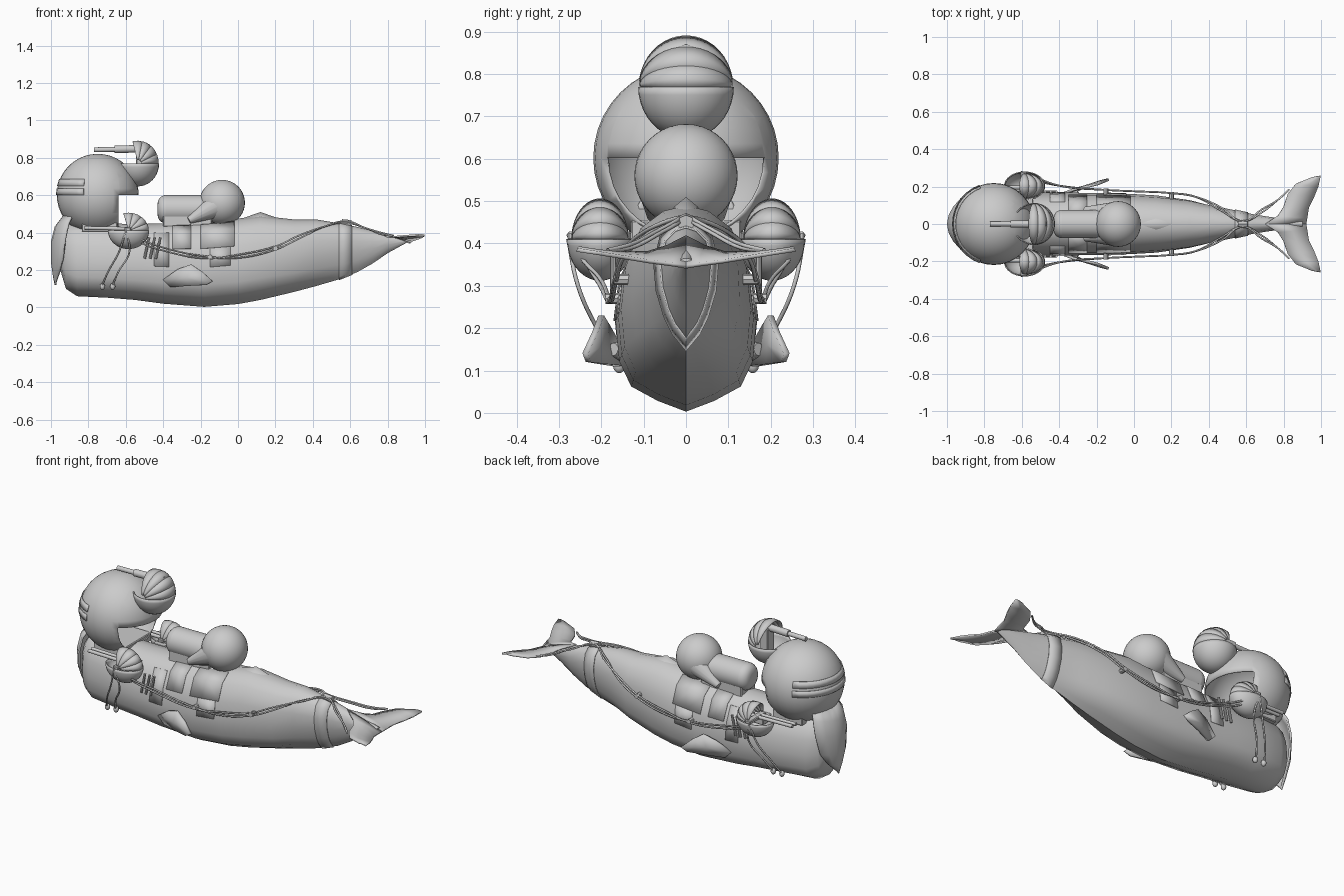
import bpy, bmesh, math
from mathutils import Vector, Matrix

cube = bpy.data.objects.get("Cube")
if cube:
    bpy.data.objects.remove(cube, do_unlink=True)

GREY = (0.6, 0.6, 0.6, 1)
metal = bpy.data.materials.new("plain grey")
metal.use_nodes = True
metal.diffuse_color = GREY
metal.node_tree.nodes["Principled BSDF"].inputs["Base Color"].default_value = GREY


def finish(name, bm, angle=35, thick=0):
    bmesh.ops.recalc_face_normals(bm, faces=bm.faces)
    mesh = bpy.data.meshes.new(name)
    bm.to_mesh(mesh)
    bm.free()
    mesh.materials.append(metal)
    ob = bpy.data.objects.new(name, mesh)
    bpy.context.collection.objects.link(ob)
    if thick:
        mod = ob.modifiers.new("thickness", "SOLIDIFY")
        mod.thickness = thick
        mod.offset = 0
    bpy.ops.object.select_all(action="DESELECT")
    ob.select_set(True)
    bpy.context.view_layer.objects.active = ob
    bpy.ops.object.shade_smooth_by_angle(angle=math.radians(angle))
    return ob


def ball(bm, centre, size):
    place = Matrix.Translation(centre) @ Matrix.Diagonal((*size, 1))
    bmesh.ops.create_uvsphere(bm, u_segments=32, v_segments=20, radius=1, matrix=place)


def drop_faces(bm, rule):
    gone = [f for f in bm.faces if rule(f.calc_center_median())]
    bmesh.ops.delete(bm, geom=gone, context="FACES")


def rod(name, a, b, r1, r2=None, sides=16):
    a, b = Vector(a), Vector(b)
    turn = (b - a).to_track_quat("Z", "Y").to_matrix().to_4x4()
    bm = bmesh.new()
    bmesh.ops.create_cone(bm, cap_ends=True, segments=sides, radius1=r1,
                          radius2=r1 if r2 is None else r2, depth=(b - a).length,
                          matrix=Matrix.Translation((a + b) / 2) @ turn)
    return finish(name, bm)


def box(name, centre, size, bevel=0.004):
    bm = bmesh.new()
    bmesh.ops.create_cube(bm, size=1, matrix=Matrix.Translation(centre) @ Matrix.Diagonal((*size, 1)))
    bmesh.ops.bevel(bm, geom=bm.edges[:], offset=bevel, segments=1, affect="EDGES")
    return finish(name, bm)


def cable(name, pts, radius=0.005):
    curve = bpy.data.curves.new(name, "CURVE")
    curve.dimensions = "3D"
    curve.bevel_depth = radius
    curve.bevel_resolution = 1
    curve.resolution_u = 6
    spline = curve.splines.new("BEZIER")
    spline.bezier_points.add(len(pts) - 1)
    for p, co in zip(spline.bezier_points, pts):
        p.co = co
        p.handle_left_type = p.handle_right_type = "AUTO"
    curve.materials.append(metal)
    ob = bpy.data.objects.new(name, curve)
    bpy.context.collection.objects.link(ob)


# Hull stations: x, half width, bottom, top
HULL = [(-.95, .07, .2, .4), (-.92, .11, .1, .44), (-.86, .14, .06, .455), (-.7, .163, .052, .45),
        (-.55, .168, .04, .445), (-.4, .168, .02, .45), (-.18, .166, .003, .46), (0, .16, .018, .475),
        (.12, .153, .04, .49), (.3, .135, .083, .47), (.42, .11, .115, .47), (.54, .085, .15, .45),
        (.64, .06, .19, .43), (.72, .045, .235, .41), (.8, .032, .29, .39), (.9, .016, .345, .365)]
SECTION = [(0, 1), (.35, .97), (.7, .88), (.93, .68), (1, .46), (.95, .26), (.78, .13), (.4, .055), (0, 0)]
RING = SECTION + [(-u, v) for u, v in SECTION[-2:0:-1]]


def hull_point(x, k, off=0):
    for a, b in zip(HULL, HULL[1:]):
        if x <= b[0] + 1e-6:
            break
    t = (x - a[0]) / (b[0] - a[0])
    w, lo, hi = (a[i] + (b[i] - a[i]) * t for i in (1, 2, 3))
    u, v = RING[k % len(RING)]
    # The section sharpens to a keel toward the tail
    u *= 1 - .7 * (1 - v) ** 2 * min(1, max(0, (x - .2) / .34))
    return Vector((x, (w + off) * u, lo - off + (hi - lo + 2 * off) * v))


def skin(bm, rows, loop=False):
    grid = [[bm.verts.new(p) for p in row] for row in rows]
    n = len(grid[0])
    for r, s in zip(grid, grid[1:]):
        for j in range(n if loop else n - 1):
            bm.faces.new((r[j], r[(j + 1) % n], s[(j + 1) % n], s[j]))
    return grid


bm = bmesh.new()
grid = skin(bm, [[hull_point(h[0], k) for k in range(16)] for h in HULL], True)
bm.faces.new(grid[0])
bm.faces.new(grid[-1])
finish("whale_hull", bm, 40)

# Raised band round the tail
bm = bmesh.new()
skin(bm, [[hull_point(x, k, .002) for k in range(16)] for x in (.54, .575, .61)], True)
finish("tail_band", bm, 40, .005)

# Armour plates that follow the hull
PLATES = [(-.45, -.37, 2, 4), (-.35, -.25, 1, 3), (-.2, -.02, 1, 3), (-.15, -.04, 3, 4)]
for i, (x0, x1, k0, k1) in enumerate(PLATES):
    for side in (1, -1):
        bm = bmesh.new()
        skin(bm, [[hull_point(x, k * side, .001) for k in range(k0, k1 + 1)]
                  for x in (x0, (x0 + x1) / 2, x1)])
        finish("hull_plate_%d" % i, bm, 40, .004)

# Small dorsal ridge
bm = bmesh.new()
ridge = [bm.verts.new(p) for p in ((.02, 0, .475), (.12, 0, .51), (.22, 0, .475), (.12, .03, .485), (.12, -.03, .485))]
for i, j, k in ((0, 1, 3), (1, 2, 3), (0, 4, 1), (1, 4, 2)):
    bm.faces.new((ridge[i], ridge[j], ridge[k]))
finish("dorsal_ridge", bm, 80)

# Pointed shield in front of the snout
bm = bmesh.new()
SHIELD = [(.49, -.93, .1), (.43, -.975, .13), (.35, -.995, .135), (.24, -.995, .11), (.17, -.985, .06), (.12, -.975, .01)]
skin(bm, [[(x + .07 * (t / 3) ** 2 * w / .13, w * t / 3, z + .02 * abs(t) / 3) for t in range(-3, 4)]
          for z, x, w in SHIELD])
finish("snout_shield", bm, 40, .01)

# Big hollow head dome, open at the lower rear
bm = bmesh.new()
ball(bm, (-.75, 0, .602), (.216,) * 3)
bmesh.ops.bisect_plane(bm, geom=bm.verts[:] + bm.edges[:] + bm.faces[:],
                       plane_co=(-.64, 0, 0), plane_no=(1, 0, 0))
drop_faces(bm, lambda c: c.x > -.64 and c.z < .6)
finish("head_dome", bm, 35, .006)
box("head_platform", (-.74, 0, .43), (.19, .26, .05))

# Curved visor slats set close on the dome
for i, z in enumerate((.6, .65)):
    bm = bmesh.new()
    rows = []
    for h in (z, z + .035):
        r = math.sqrt(.221 ** 2 - (h - .602) ** 2)
        rows.append([(-.75 - r * math.cos(a), r * math.sin(a), h)
                     for a in (math.radians(d) for d in range(-70, 71, 10))])
    skin(bm, rows)
    finish("visor_slat_%d" % i, bm, 35, .004)


def turret(name, centre, size, hood_width):
    # Hollow bowl below, folding hood of overlapping slats above the rear
    bm = bmesh.new()
    ball(bm, centre, size)
    drop_faces(bm, lambda c: c.z > centre[2])
    finish(name + "_bowl", bm, 35, .006)
    bm = bmesh.new()
    for i in range(4):
        rows = []
        for a, r in ((105 - 27 * i, 1), (90 - 27 * i, .995), (76 - 27 * i, .985)):
            a = math.radians(max(a, 0))
            rows.append([(centre[0] + size[0] * r * math.sin(f) * math.cos(a),
                          centre[1] + size[1] * hood_width * r * math.cos(f),
                          centre[2] + size[2] * r * math.sin(f) * math.sin(a))
                         for f in (math.pi * s / 20 for s in range(1, 20))])
        skin(bm, rows)
    finish(name + "_hood", bm, 35, .004)


# Top turret with its gun
turret("top_turret", (-.535, 0, .77), (.11, .11, .12), 1)
rod("top_gun_barrel", (-.77, 0, .843), (-.64, 0, .845), .013)
rod("top_gun_sleeve", (-.66, 0, .845), (-.47, 0, .85), .02)
box("top_gun_mount", (-.52, 0, .78), (.05, .06, .14))

# Rear capsule and ball
capsule = rod("deck_capsule", (-.43, 0, .525), (-.13, 0, .525), .076, sides=32)
mod = capsule.modifiers.new("round ends", "BEVEL")
mod.width = .045
mod.segments = 5
mod.limit_method = "ANGLE"
box("capsule_base", (-.27, 0, .46), (.26, .13, .06))
bm = bmesh.new()
ball(bm, (-.085, 0, .56), (.122,) * 3)
finish("deck_ball", bm)

for side, label in ((1, "left"), (-1, "right")):
    def at(x, y, z):
        return (x, y * side, z)

    rod(label + "_ball_strut", at(-.1, .05, .55), at(-.262, .075, .465), .072, .018)

    # Side turret with twin guns
    turret(label + "_turret", at(-.585, .203, .41), (.107, .075, .095), .88)
    box(label + "_turret_rim", at(-.59, .205, .418), (.035, .15, .02))
    box(label + "_turret_arm", at(-.58, .14, .39), (.08, .08, .04))
    for y in (.165, .195):
        rod(label + "_gun_barrel", at(-.82, y, .425), at(-.56, y, .42), .01)
    # Tilted rods behind the turret
    for i in range(3):
        x = -.5 + .03 * i
        rod(label + "_claw_rod", at(x, .172, .26), at(x + .025, .172, .375), .007, sides=8)

    # Drooping pectoral fin
    bm = bmesh.new()
    fin = [at(-.4, .155, .15), at(-.32, .185, .205), at(-.25, .2, .23), at(-.19, .215, .19),
           at(-.135, .238, .14), at(-.17, .23, .12), at(-.27, .195, .115), at(-.36, .155, .11)]
    hub = bm.verts.new(at(-.27, .198, .16))
    edge = [bm.verts.new(p) for p in fin]
    for a, b in zip(edge, edge[1:] + edge[:1]):
        bm.faces.new((hub, a, b))
    finish(label + "_pectoral_fin", bm, 60, .014)
    rod(label + "_fin_root", at(-.35, .13, .145), at(-.3, .172, .15), .035, .015)

    # Broad tail fluke between its front and rear edges
    bm = bmesh.new()
    front = [(.7, 0, .415), (.77, .045, .392), (.798, .09, .378), (.822, .16, .376), (.865, .215, .38), (.95, .25, .385)]
    rear = [(.92, 0, .345), (.925, .03, .35), (.935, .09, .358), (.965, .15, .368), (.985, .2, .376), (.998, .258, .385)]
    skin(bm, [[at(*p) for p in front],
              [at((p[0] + q[0]) / 2, (p[1] + q[1]) / 2, (p[2] + q[2]) / 2 + .004) for p, q in zip(front, rear)],
              [at(*p) for p in rear]])
    finish(label + "_tail_fluke", bm, 60, .009)

    # Twin reins from the turret to the fluke
    for i, d in enumerate((0, .016)):
        cable(label + "_rein", [at(-.6, .278 - d, .42), at(-.53, .25 - d, .37 - d), at(-.4, .205, .32 - d),
                                at(-.15, .182, .27 - d / 2), at(0, .175, .265 + d), at(.2, .165, .31 + d),
                                at(.33, .145, .37 + d), at(.47, .07 + d, .435), at(.58, .015, .452 + d / 2),
                                at(.68, .06 + d, .425), at(.77, .13, .39 + d / 2), at(.83, .185, .384)])
    for x, y, z in ((-.15, .175, .27), (.2, .155, .315)):
        rod(label + "_rein_clip", at(x, y - .02, z), at(x, y + .015, z), .013, sides=8)

    # Hanging lines with hooks
    for x in (-.725, -.67):
        cable(label + "_hanging_line", [at(-.6, .278, .41), at(x + .09, .255, .3), at(x + .03, .205, .19),
                                        at(x, .165, .12)])
        bm = bmesh.new()
        ball(bm, at(x, .158, .112), (.014, .014, .018))
        finish(label + "_line_hook", bm)

rod("rein_knot", (.555, 0, .452), (.605, 0, .447), .02, sides=8)
